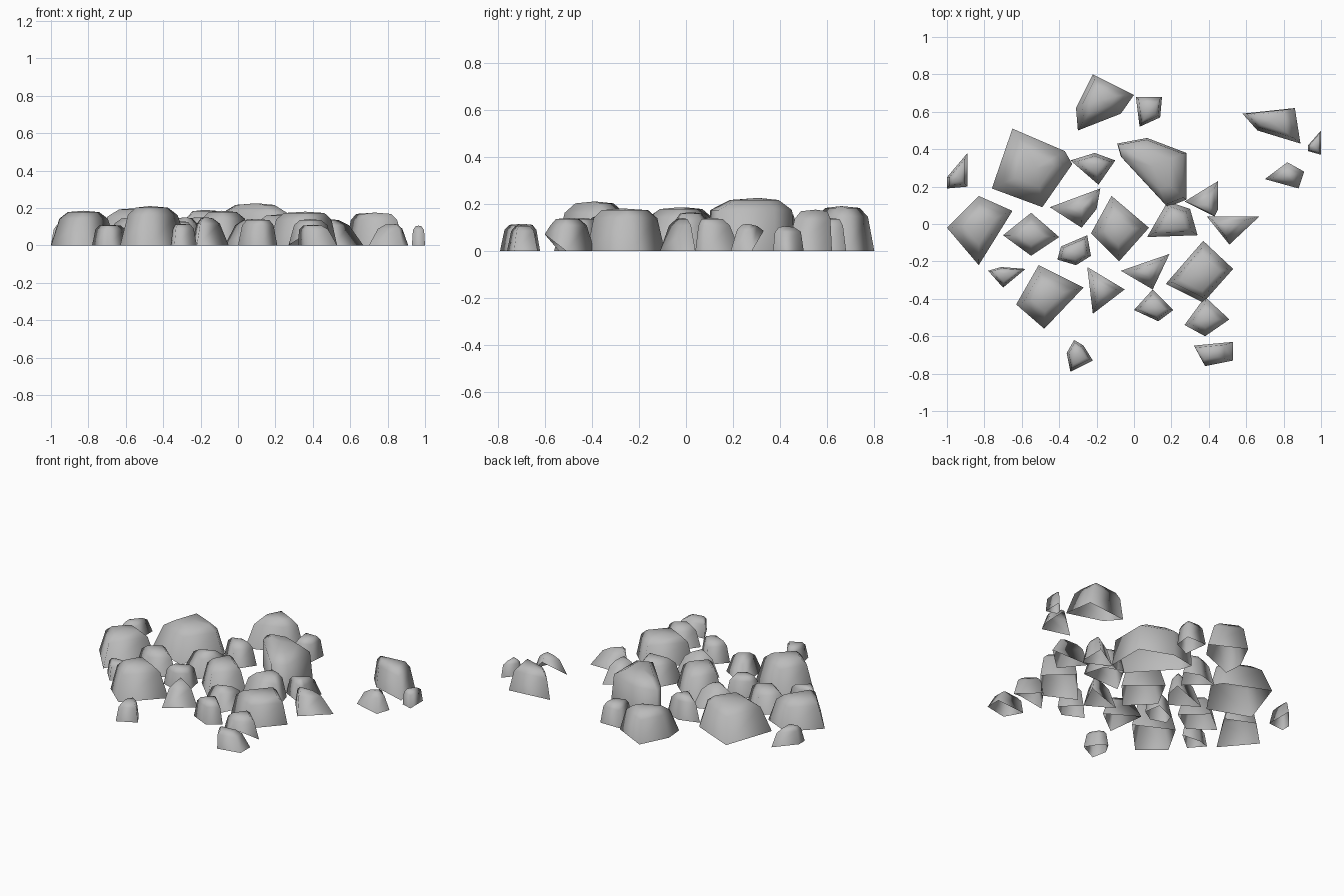
import bpy
import bmesh
from mathutils import Vector

cube = bpy.data.objects.get("Cube")
if cube:
    bpy.data.objects.remove(cube, do_unlink=True)

# One plain stone colour
stone = bpy.data.materials.new("stone_grey")
stone.use_nodes = True
stone.diffuse_color = (0.5, 0.5, 0.5, 1)
stone.node_tree.nodes["Principled BSDF"].inputs["Base Color"].default_value = stone.diffuse_color


def rock(name, height, *corners, shoulder=0.74, crown=0.48, lean=(0, 0), raised=None):
    """Raise a hollow, open-bottomed shell from a footprint to a low peak.

    raised maps a corner number to its height, for stones that overhang."""
    raised = raised or {}
    foot = [Vector((x, y, 0)) for x, y in corners]
    centre = sum(foot, Vector()) / len(foot)
    tilt = Vector((lean[0], lean[1], 0))
    bm = bmesh.new()

    def ring(scale, level, shift):
        points = []
        for i, p in enumerate(foot):
            z = max(height * level, raised.get(i, 0) * (1 + level * 0.3))
            points.append(bm.verts.new(centre + (p - centre) * scale + tilt * shift + Vector((0, 0, z))))
        return points

    rings = [ring(1, 0, 0), ring(shoulder, 0.77, 0.7), ring(crown, 0.96, 1)]
    for low, high in zip(rings, rings[1:]):
        for i in range(len(foot)):
            j = (i + 1) % len(foot)
            bm.faces.new((low[j], low[i], high[i], high[j]))
    peak = bm.verts.new(centre + tilt + Vector((0, 0, height)))
    for a, b in zip(rings[-1], rings[-1][1:] + rings[-1][:1]):
        bm.faces.new((b, a, peak))
    for face in bm.faces:
        face.smooth = True

    mesh = bpy.data.meshes.new(name)
    bm.to_mesh(mesh)
    bm.free()
    mesh.materials.append(stone)
    bpy.context.collection.objects.link(bpy.data.objects.new(name, mesh))


# Broad boulders (corners run clockwise seen from above)
rock("back_boulder", 0.19, (-.22, .8), (0, .69), (-.07, .59), (-.3, .5), (-.31, .62), lean=(0, .02))
rock("back_right_boulder", 0.2, (-.65, .51), (-.37, .39), (-.33, .32), (-.49, .09), (-.76, .19))
rock("tall_boulder", 0.225, (.07, .46), (.28, .38), (.28, .13), (.18, .09), (-.07, .36), (-.09, .43),
     shoulder=0.94, crown=0.56, lean=(-.01, 0))
rock("right_boulder", 0.185, (-.83, .15), (-.65, .07), (-.83, -.22), (-1, -.02))
rock("middle_boulder", 0.185, (-.12, .15), (.08, -.02), (-.08, -.2), (-.23, -.05))
rock("front_left_boulder", 0.18, (.37, -.09), (.53, -.24), (.37, -.42), (.17, -.32), shoulder=0.82, crown=0.6)
rock("front_right_boulder", 0.21, (-.51, -.22), (-.27, -.34), (-.48, -.56), (-.63, -.43))
rock("outlying_boulder", 0.175, (.58, .59), (.86, .62), (.89, .43), (.66, .5),
     shoulder=0.8, crown=0.6, lean=(-.015, .015))

# Middling stones filling the gaps
block = dict(shoulder=0.8, crown=0.58)
rock("back_stone", 0.14, (.01, .68), (.15, .68), (.14, .57), (.03, .52), **block)
rock("inner_back_stone", 0.15, (-.21, .38), (-.1, .34), (-.19, .21), (-.34, .34))
rock("inner_right_stone", 0.15, (-.55, .06), (-.4, -.07), (-.55, -.17), (-.7, -.06))
rock("inner_left_stone", 0.165, (.18, .12), (.3, .08), (.34, -.06), (.07, -.07))
rock("inner_front_stone", 0.13, (-.25, -.06), (-.23, -.17), (-.31, -.22), (-.41, -.19), (-.39, -.12), **block)
rock("front_middle_stone", 0.14, (.1, -.35), (.21, -.46), (.13, -.52), (0, -.46), **block)
rock("front_left_stone", 0.14, (.38, -.39), (.51, -.51), (.38, -.6), (.27, -.54), raised={2: .07})
rock("left_stone", 0.14, (.45, .23), (.45, .08), (.43, .04), (.27, .12), shoulder=0.7, lean=(-.01, -.015))

# Pointed wedges
wedge = dict(shoulder=0.62, crown=0.32)
rock("back_wedge", 0.15, (-.18, .19), (-.2, .08), (-.28, -.02), (-.45, .09), **wedge)
rock("left_wedge", 0.14, (.39, .04), (.67, .04), (.51, -.11), lean=(-.03, 0), **wedge)
rock("middle_wedge", 0.14, (.19, -.16), (.1, -.35), (-.07, -.25), **wedge)
rock("front_wedge", 0.15, (-.25, -.23), (-.05, -.35), (-.22, -.48), **wedge)
rock("outlying_wedge", 0.115, (.7, .24), (.82, .33), (.91, .28), (.88, .19), raised={1: .085}, **wedge)

# Small pebbles around the rim
rock("right_pebble", 0.11, (-1, .19), (-1, .25), (-.89, .38), (-.89, .2))
rock("far_left_pebble", 0.105, (.93, .42), (1, .5), (1, .37), (.93, .39), shoulder=0.85)
rock("front_right_pebble", 0.11, (-.71, -.23), (-.58, -.24), (-.7, -.34), (-.78, -.25), **block)
rock("front_pebble", 0.115, (-.32, -.62), (-.27, -.65), (-.22, -.73), (-.34, -.79), (-.36, -.69), **block)
rock("front_left_pebble", 0.11, (.32, -.65), (.53, -.63), (.53, -.73), (.38, -.76), lean=(-.035, 0))
